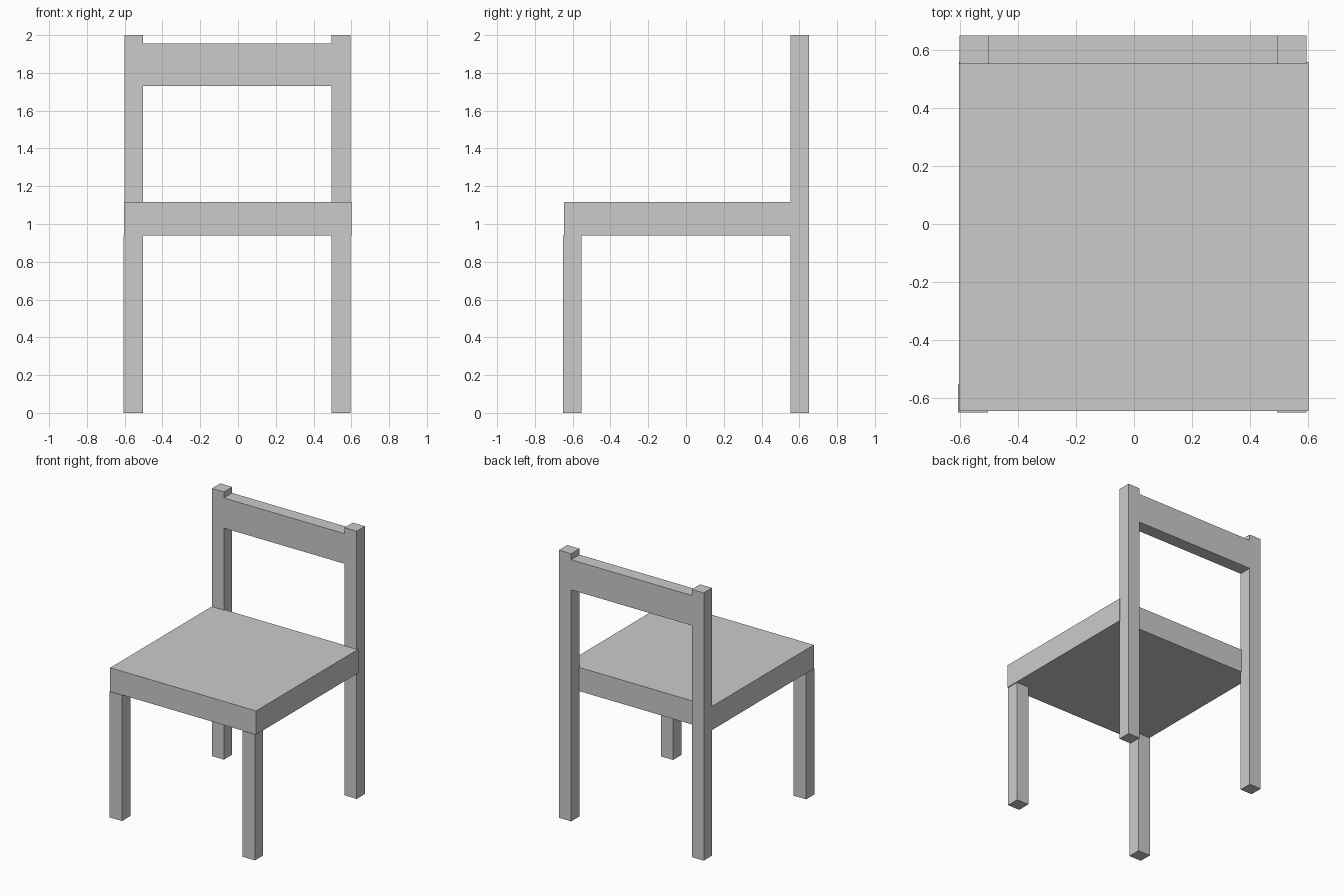
import bpy
import bmesh
from mathutils import Matrix, Vector

if "Cube" in bpy.data.objects:
    bpy.data.objects.remove(bpy.data.objects["Cube"])


def box(name, lo, hi):
    """Axis-aligned box between two corners."""
    lo, hi = Vector(lo), Vector(hi)
    bm = bmesh.new()
    bmesh.ops.create_cube(bm, size=1.0, matrix=Matrix.Diagonal((*(hi - lo), 1.0)))
    mesh = bpy.data.meshes.new(name)
    bm.to_mesh(mesh)
    bm.free()
    obj = bpy.data.objects.new(name, mesh)
    obj.location = (lo + hi) / 2
    bpy.context.collection.objects.link(obj)
    return obj


SEAT_BOTTOM, SEAT_TOP = 0.94, 1.117
POST_FRONT, POST_BACK = 0.552, 0.65

# Thick seat slab, notched slightly into the back posts
box("seat", (-0.604, -0.646, SEAT_BOTTOM), (0.602, 0.56, SEAT_TOP))

# Short front legs under the seat and full-height back posts
for side, front_x, back_x in (("left", (-0.607, -0.504), (-0.602, -0.503)),
                              ("right", (0.494, 0.595), (0.494, 0.595))):
    box(f"front_leg_{side}", (front_x[0], -0.65, 0), (front_x[1], -0.552, SEAT_BOTTOM))
    box(f"back_post_{side}", (back_x[0], POST_FRONT, 0), (back_x[1], POST_BACK, 2.0))

# Top rail, flush with the posts front and back
box("back_rail", (-0.503, POST_FRONT, 1.73), (0.494, POST_BACK, 1.955))
